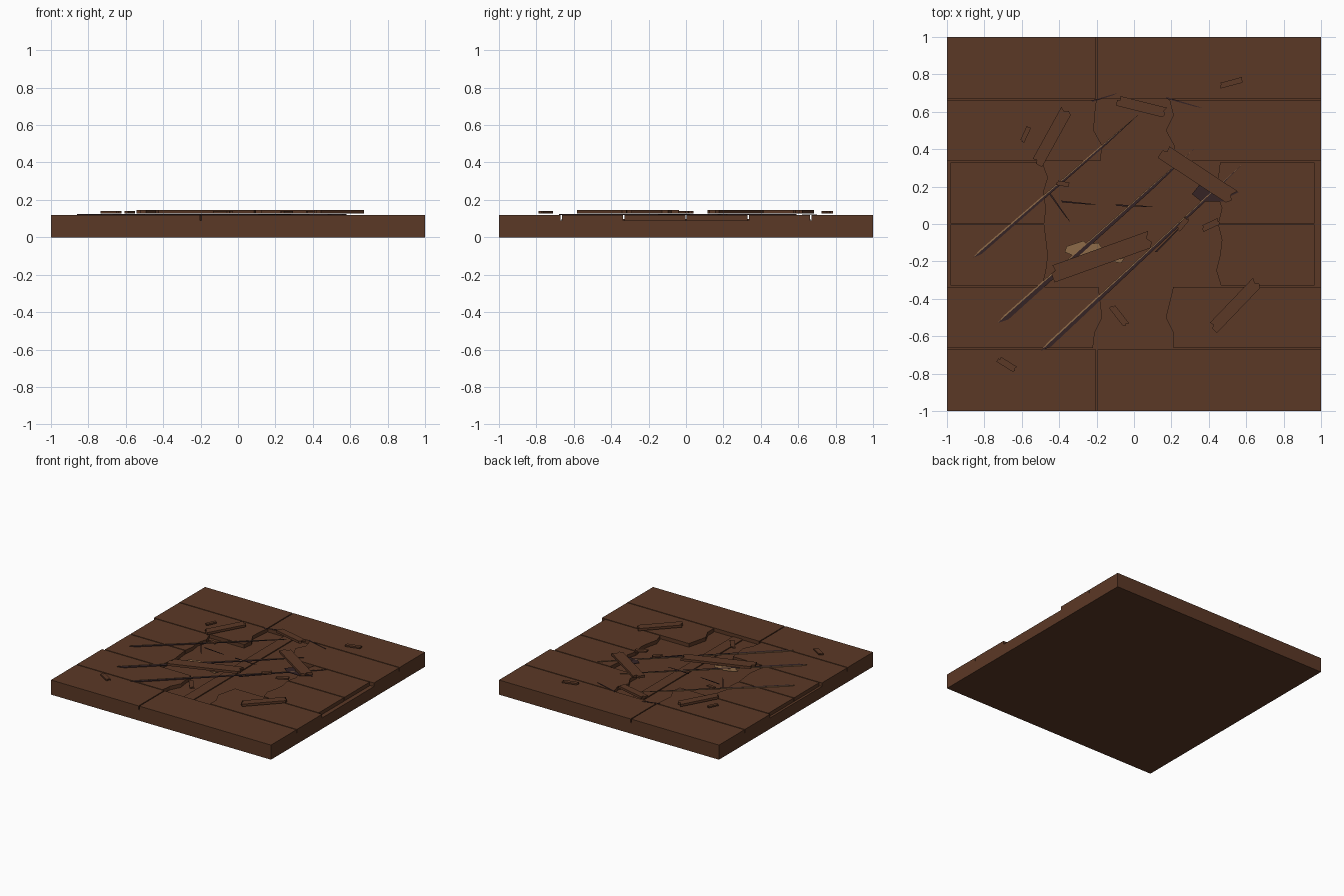
import bpy, bmesh, math
from mathutils import Vector

cube = bpy.data.objects.get("Cube")
if cube:
    bpy.data.objects.remove(cube, do_unlink=True)


def make_material(name, rgb):
    m = bpy.data.materials.new(name)
    m.use_nodes = True
    m.diffuse_color = (*rgb, 1)
    bsdf = m.node_tree.nodes["Principled BSDF"]
    bsdf.inputs["Base Color"].default_value = (*rgb, 1)
    bsdf.inputs["Roughness"].default_value = 0.9
    return m


WOOD = make_material("brown wood", (0.105, 0.04, 0.019))
DARK = make_material("dark gouge", (0.035, 0.017, 0.018))
TAN = make_material("raw splintered wood", (0.27, 0.145, 0.065))

FLOOR, TOP = 0.09, 0.12


def prism(name, outline, z0, z1, mat):
    """Extrude a flat outline from z0 up to z1."""
    bm = bmesh.new()
    face = bm.faces.new([bm.verts.new((x, y, z0)) for x, y in outline])
    ext = bmesh.ops.extrude_face_region(bm, geom=[face])
    verts = [g for g in ext["geom"] if isinstance(g, bmesh.types.BMVert)]
    bmesh.ops.translate(bm, verts=verts, vec=(0, 0, z1 - z0))
    bmesh.ops.recalc_face_normals(bm, faces=bm.faces)
    mesh = bpy.data.meshes.new(name)
    bm.to_mesh(mesh)
    bm.free()
    mesh.materials.append(mat)
    ob = bpy.data.objects.new(name, mesh)
    bpy.context.collection.objects.link(ob)
    return ob


def box(name, x0, x1, y0, y1, z0, z1, mat):
    return prism(name, [(x0, y0), (x1, y0), (x1, y1), (x0, y1)], z0, z1, mat)


def strip(name, a, b, near, far, z0, z1, mat):
    """Pointed sliver from a to b, its sides offset by near and far."""
    a, b = Vector(a), Vector(b)
    d = (b - a).normalized()
    n = Vector((d.y, -d.x))
    p, q = a.lerp(b, 0.04), a.lerp(b, 0.8)
    pts = [a + n * near, p + n * far, q + n * (near + (far - near) * 0.6),
           b + n * near]
    return prism(name, pts, z0, z1, mat)


def splinter(name, a, b, width, z0, z1):
    """Loose board from a to b with notched, broken ends."""
    a, b = Vector(a), Vector(b)
    length, d = (b - a).length, (b - a).normalized()
    n, h, k = Vector((-d.y, d.x)), width / 2, width * 0.22
    local = [(0, -h), (length - k, -h), (length, -h * 0.4),
             (length - k, h * 0.2), (length, h), (k, h),
             (k * 1.3, h * 0.3), (0, h * 0.1)]
    return prism(name, [a + d * u + n * v for u, v in local], z0, z1, WOOD)


# Solid base and the beam seen through the hole
box("base_slab", -1, 1, -1, 1, 0, FLOOR, WOOD)
box("hole_beam", -0.05, 0.04, -0.665, 0.665, FLOOR, FLOOR + 0.008, WOOD)

# Whole end rows, each split once
G = 0.004
for name, y0, y1 in (("front", -1, -0.667 - G), ("back", 0.667 + G, 1)):
    box(name + "_plank_left", -1, -0.2 - G, y0, y1, FLOOR, TOP, WOOD)
    box(name + "_plank_right", -0.2 + G, 1, y0, y1, FLOOR, TOP, WOOD)

# Broken rows: outer ends and jagged inner edges running front to back
rows = [
    ("second", -0.667, -0.333, -1, 1,
     (-0.22, -0.21, -0.17, -0.18, -0.19), (0.21, 0.21, 0.17, 0.19, 0.21)),
    ("third", -0.333, 0, -0.98, 0.965,
     (-0.49, -0.47, -0.46, -0.47, -0.48), (0.465, 0.44, 0.46, 0.47, 0.45)),
    ("fourth", 0, 0.333, -0.98, 0.965,
     (-0.48, -0.47, -0.485, -0.46, -0.49), (0.45, 0.47, 0.44, 0.45, 0.46)),
    ("fifth", 0.333, 0.667, -1, 1,
     (-0.18, -0.17, -0.215, -0.21, -0.2), (0.21, 0.215, 0.17, 0.21, 0.19)),
]
for name, y0, y1, xl, xr, left, right in rows:
    y0, y1 = y0 + G, y1 - G
    for side, outer, edge in (("left", xl, left), ("right", xr, right)):
        jag = [(x, y0 + (y1 - y0) * i / 4) for i, x in enumerate(edge)]
        prism(f"{name}_plank_{side}", [(outer, y0)] + jag + [(outer, y1)],
              FLOOR, TOP, WOOD)

# Three long claw gouges: dark groove with a pale upper edge
gouges = [((-0.86, -0.18), (0.03, 0.59), 0.015),
          ((-0.73, -0.53), (0.32, 0.40), 0.024),
          ((-0.50, -0.68), (0.58, 0.32), 0.02)]
for i, (a, b, w) in enumerate(gouges, 1):
    strip(f"gouge_groove_{i}", a, b, 0, w, TOP, TOP + 0.004, DARK)
    strip(f"gouge_edge_{i}", a, b, 0, -0.008, TOP, TOP + 0.005, TAN)

# Hairline cracks
cracks = [((-0.39, 0.125), (-0.2, 0.105)), ((-0.1, 0.105), (0.1, 0.095)),
          ((-0.45, 0.17), (-0.34, 0.01)), ((0.11, -0.15), (0.3, 0.04)),
          ((0.17, 0.68), (0.37, 0.62)), ((-0.23, 0.66), (-0.09, 0.7))]
for i, (a, b) in enumerate(cracks, 1):
    strip(f"crack_{i}", a, b, 0, 0.009, TOP, TOP + 0.003, DARK)

# Bare wood and dark bruise patches
prism("bare_wood_patch", [(-0.37, -0.15), (-0.30, -0.18), (-0.17, -0.13),
      (-0.19, -0.10), (-0.25, -0.11), (-0.27, -0.09), (-0.36, -0.12)],
      TOP, TOP + 0.004, TAN)
prism("bare_wood_chip", [(-0.12, -0.20), (-0.07, -0.21), (-0.05, -0.18)],
      TOP, TOP + 0.004, TAN)
prism("dark_patch", [(0.31, 0.16), (0.36, 0.12), (0.48, 0.12), (0.50, 0.14),
      (0.56, 0.17), (0.51, 0.19), (0.49, 0.22), (0.42, 0.19), (0.35, 0.21)],
      TOP, TOP + 0.004, DARK)

# Large loose boards
boards = [((-0.44, -0.27), (0.09, -0.08), 0.09),
          ((0.15, 0.39), (0.53, 0.14), 0.085),
          ((-0.09, 0.66), (0.17, 0.595), 0.055),
          ((-0.52, 0.32), (-0.36, 0.61), 0.065),
          ((0.42, -0.56), (0.66, -0.31), 0.065)]
for i, (a, b, w) in enumerate(boards, 1):
    splinter(f"loose_board_{i}", a, b, w, 0.128, 0.147)

# Small chips: centre, length, width, angle
chips = [((-0.58, 0.48), 0.09, 0.025, 65), ((0.52, 0.755), 0.125, 0.03, 15),
         ((-0.08, -0.49), 0.13, 0.035, -52), ((-0.68, -0.75), 0.11, 0.035, -32),
         ((0.41, -0.005), 0.1, 0.035, 25), ((-0.38, 0.215), 0.07, 0.025, -10),
         ((0.26, 0.0), 0.08, 0.03, 50)]
for i, (c, length, w, ang) in enumerate(chips, 1):
    t = math.radians(ang)
    half = Vector((math.cos(t), math.sin(t))) * length / 2
    splinter(f"wood_chip_{i}", Vector(c) - half, Vector(c) + half, w,
             0.128, 0.14)
